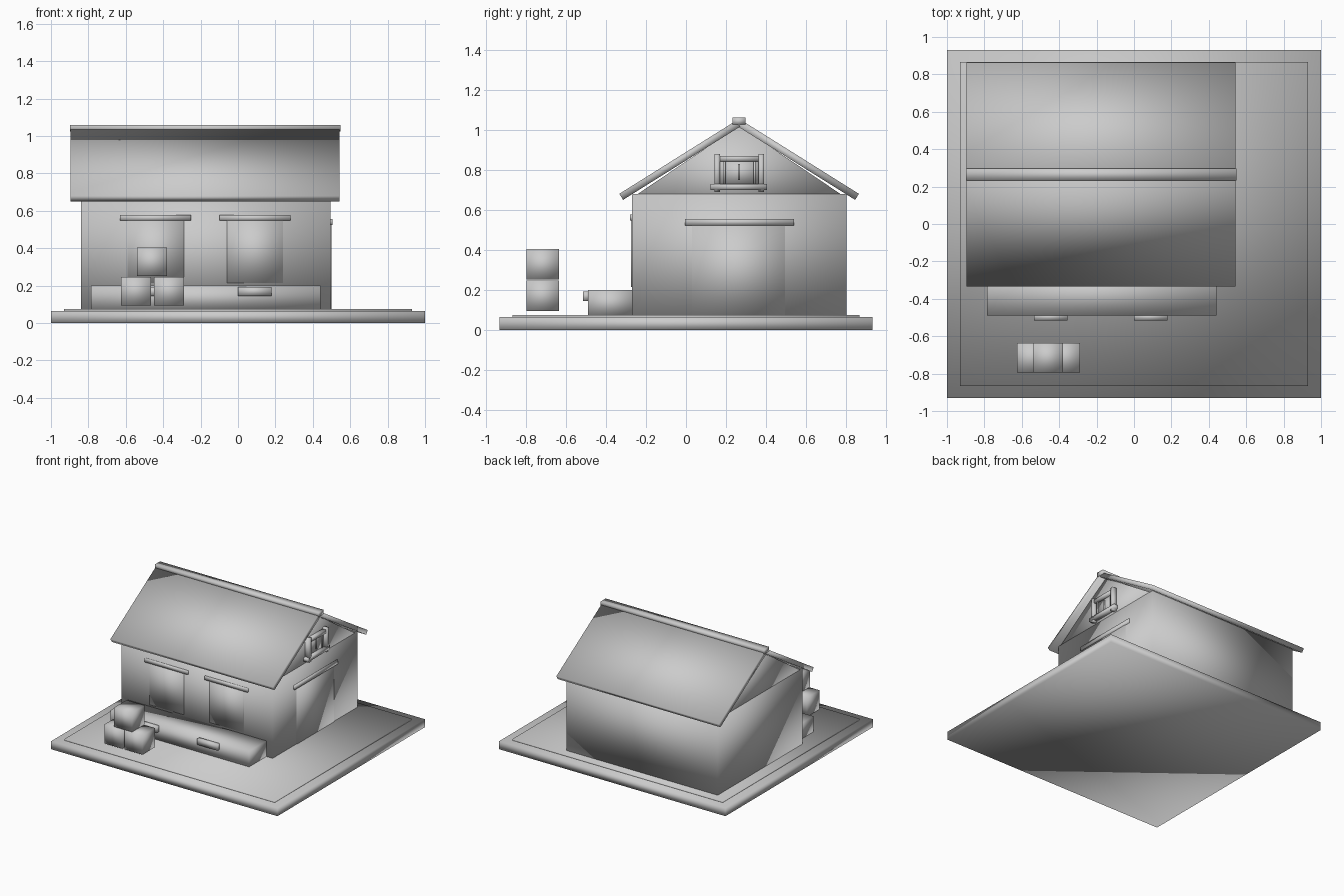
import bpy
import bmesh

if "Cube" in bpy.data.objects:
    bpy.data.objects.remove(bpy.data.objects["Cube"])


def finish(name, bm):
    bmesh.ops.recalc_face_normals(bm, faces=bm.faces)
    # The model uses soft, blended normals on its blocky parts
    for f in bm.faces:
        f.smooth = True
    mesh = bpy.data.meshes.new(name)
    bm.to_mesh(mesh)
    bm.free()
    ob = bpy.data.objects.new(name, mesh)
    bpy.context.collection.objects.link(ob)
    return ob


def prism(name, profile, x0, x1):
    """Extrude a closed (y, z) profile from x0 to x1."""
    bm = bmesh.new()
    face = bm.faces.new([bm.verts.new((x0, y, z)) for y, z in profile])
    ext = bmesh.ops.extrude_face_region(bm, geom=[face])
    verts = [v for v in ext["geom"] if isinstance(v, bmesh.types.BMVert)]
    bmesh.ops.translate(bm, verts=verts, vec=(x1 - x0, 0, 0))
    return finish(name, bm)


def box(name, x, y, z):
    """Box from (min, max) ranges on each axis."""
    return prism(name, [(y[0], z[0]), (y[1], z[0]), (y[1], z[1]), (y[0], z[1])], *x)


# Ground slab and raised yard
box("base_slab", (-1, 1), (-0.93, 0.93), (0, 0.065))
box("yard", (-0.93, 0.93), (-0.865, 0.865), (0.06, 0.075))

# House walls and gable
WALL_X = (-0.84, 0.495)
RIDGE_Y = 0.265
box("walls", WALL_X, (-0.27, 0.80), (0.07, 0.68))
prism("gable", [(RIDGE_Y - 0.505, 0.68), (RIDGE_Y + 0.505, 0.68), (RIDGE_Y, 1.02)], *WALL_X)

# Roof slopes mirrored about the ridge, and the ridge beam
slope = [(-0.598, 0.68), (-0.579, 0.65), (0.004, 1.015), (-0.015, 1.045)]
for side, name in ((1, "roof_front"), (-1, "roof_back")):
    prism(name, [(RIDGE_Y + side * y, z) for y, z in slope], -0.895, 0.542)
box("ridge_beam", (-0.898, 0.547), (0.233, 0.297), (1.025, 1.06))

# Front windows with lintels
for i, cx in enumerate((-0.44, 0.09), 1):
    box(f"window_{i}", (cx - 0.15, cx + 0.15), (-0.274, -0.26), (0.215, 0.55))
    box(f"window_lintel_{i}", (cx - 0.19, cx + 0.19), (-0.28, -0.26), (0.547, 0.577))

# Side door with lintel
box("door", (0.48, 0.50), (0.03, 0.495), (0.075, 0.525))
box("door_lintel", (0.48, 0.506), (-0.005, 0.54), (0.523, 0.555))

# Loft window on the gable
box("loft_pane", (0.48, 0.502), (0.17, 0.37), (0.725, 0.845))
box("loft_mullion", (0.49, 0.51), (0.26, 0.27), (0.75, 0.83))
box("loft_sill", (0.48, 0.53), (0.123, 0.405), (0.70, 0.73))
box("loft_rail", (0.48, 0.525), (0.145, 0.388), (0.842, 0.87))
for i, cy in enumerate((0.156, 0.376), 1):
    box(f"loft_post_{i}", (0.48, 0.53), (cy - 0.014, cy + 0.014), (0.69, 0.88))
for i, cy in enumerate((0.19, 0.342), 1):
    box(f"loft_stile_{i}", (0.49, 0.51), (cy - 0.006, cy + 0.006), (0.73, 0.842))

# Long porch bench with two front blocks
box("bench", (-0.785, 0.44), (-0.488, -0.265), (0.07, 0.20))
for i, x in enumerate((-0.535, 0.0), 1):
    box(f"bench_block_{i}", (x, x + 0.18), (-0.515, -0.48), (0.145, 0.193))

# Stack of three crates
for i, (x, z) in enumerate(((-0.625, 0.095), (-0.448, 0.095), (-0.54, 0.252)), 1):
    box(f"crate_{i}", (x, x + 0.16), (-0.795, -0.635), (z, z + 0.152))
